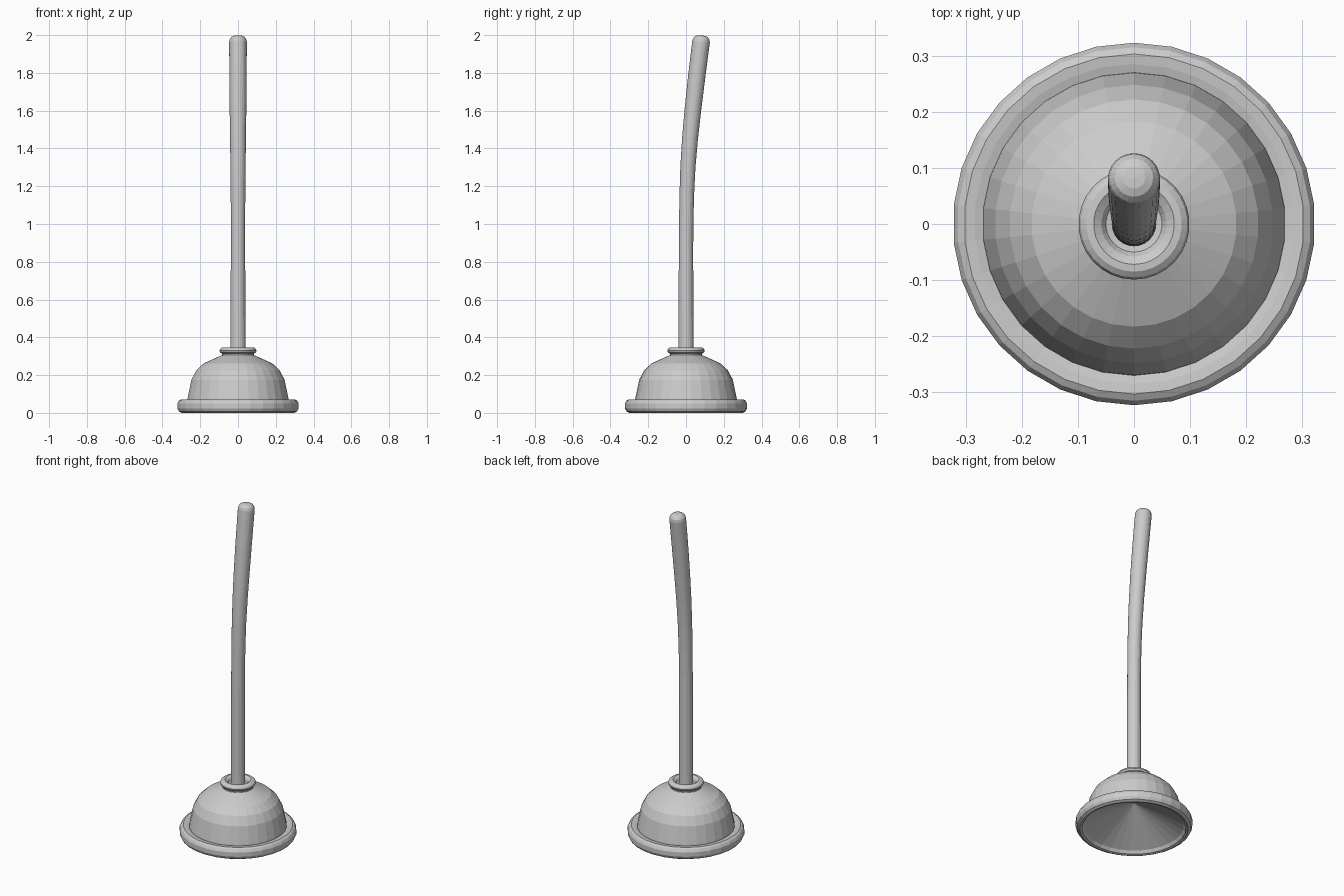
import bpy, bmesh
from math import sin, cos, tau, atan2
from mathutils import Vector

if "Cube" in bpy.data.objects:
    bpy.data.objects.remove(bpy.data.objects["Cube"])


def make_object(name, bm):
    bmesh.ops.recalc_face_normals(bm, faces=bm.faces)
    mesh = bpy.data.meshes.new(name)
    bm.to_mesh(mesh)
    bm.free()
    obj = bpy.data.objects.new(name, mesh)
    bpy.context.collection.objects.link(obj)
    return obj


def bridge(bm, a, b):
    n = max(len(a), len(b))
    for i in range(n):
        j = (i + 1) % n
        if len(a) == 1:
            bm.faces.new((a[0], b[i], b[j]))
        elif len(b) == 1:
            bm.faces.new((a[i], a[j], b[0]))
        else:
            bm.faces.new((a[i], a[j], b[j], b[i]))


def lathe(name, profile, sides):
    bm = bmesh.new()
    rings = []
    for r, z in profile:
        count = sides if r > 0 else 1
        rings.append([bm.verts.new((r * sin(tau * i / sides), r * cos(tau * i / sides), z))
                      for i in range(count)])
    for a, b in zip(rings, rings[1:]):
        bridge(bm, a, b)
    return make_object(name, bm)


# Rubber cup: shallow conical hollow, rolled rim, dome and neck
lathe("rubber_cup", [
    (0, 0.165), (0.275, 0.02), (0.287, 0.004), (0.30, 0),
    (0.315, 0.008), (0.323, 0.024), (0.323, 0.05), (0.315, 0.065),
    (0.303, 0.072), (0.285, 0.07), (0.27, 0.066), (0.269, 0.075),
    (0.248, 0.175), (0.222, 0.225), (0.183, 0.262),
    (0.09, 0.304), (0, 0.304)], 30)

# Collar that grips the handle
lathe("collar", [
    (0, 0.298), (0.09, 0.298), (0.084, 0.307), (0.086, 0.314), (0.095, 0.319),
    (0.099, 0.329), (0.095, 0.339), (0.085, 0.346), (0.072, 0.347),
    (0.058, 0.338), (0.05, 0.326), (0.03, 0.322)], 30)

# Bent handle: (y, z, radius) stations swept along the curve
path = [(0, 0.30, 0.040), (0, 0.6, 0.039), (0, 0.85, 0.038), (0.001, 1.0, 0.038),
        (0.004, 1.15, 0.0385), (0.010, 1.3, 0.040), (0.021, 1.45, 0.042),
        (0.036, 1.6, 0.044), (0.053, 1.75, 0.0455), (0.074, 1.92, 0.0465),
        (0.080, 1.965, 0.0465), (0.0815, 1.98, 0.043), (0.0825, 1.991, 0.034),
        (0.083, 1.997, 0.02)]
SIDES = 24
bm = bmesh.new()
rings = []
for k, (y, z, r) in enumerate(path):
    p, q = path[max(k - 1, 0)], path[min(k + 1, len(path) - 1)]
    tilt = atan2(q[0] - p[0], q[1] - p[1])
    ring = []
    for i in range(SIDES):
        u, v = r * cos(tau * i / SIDES), r * sin(tau * i / SIDES)
        ring.append(bm.verts.new(Vector((u, y + v * cos(tilt), z - v * sin(tilt)))))
    rings.append(ring)
for a, b in zip(rings, rings[1:]):
    bridge(bm, a, b)
bridge(bm, rings[-1], [bm.verts.new((0, 0.083, 1.999))])
bm.faces.new(rings[0])
make_object("handle", bm)
